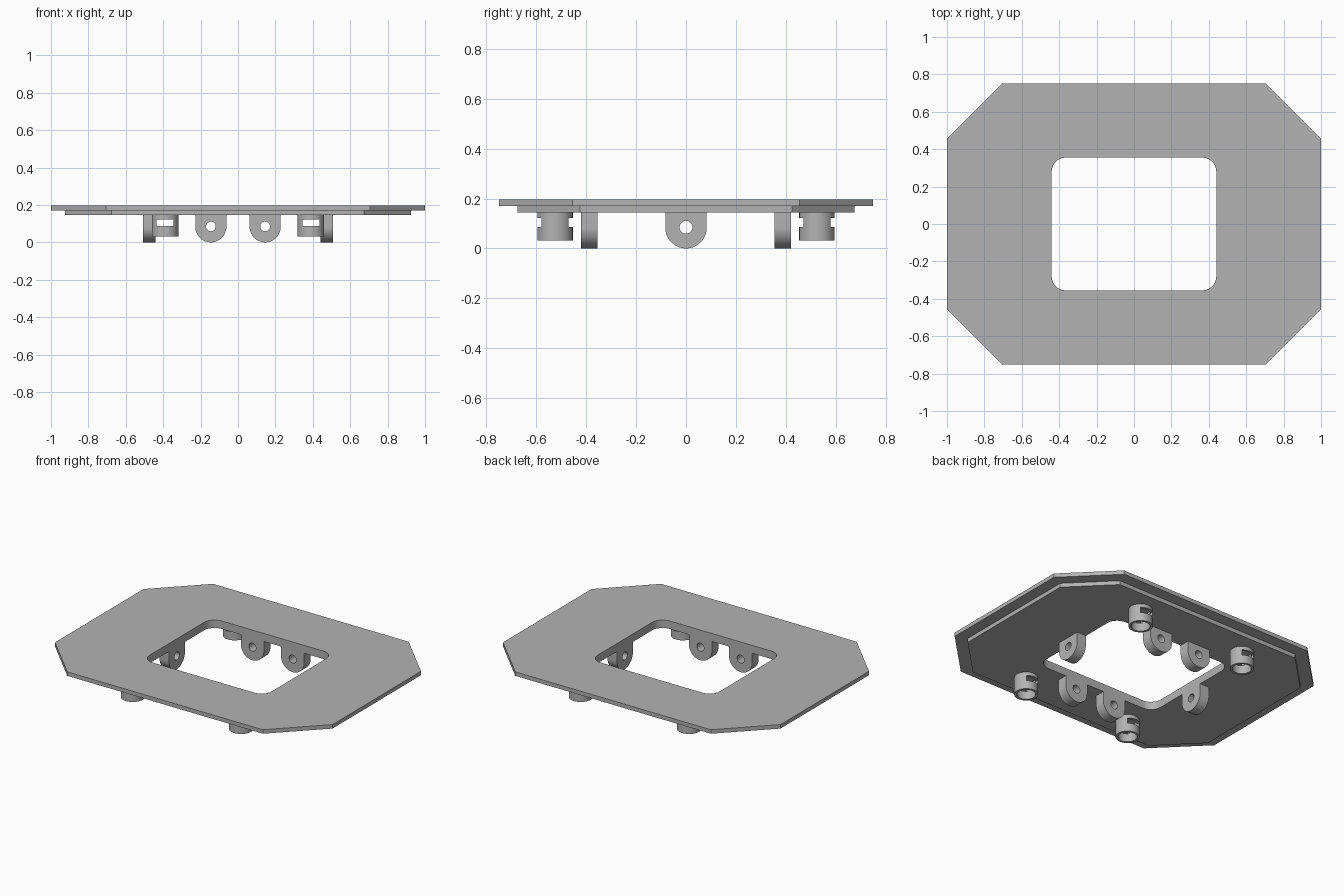
import bpy
import bmesh
from math import sin, cos, pi
from mathutils import Matrix

if "Cube" in bpy.data.objects:
    bpy.data.objects.remove(bpy.data.objects["Cube"])

grey = bpy.data.materials.new("plain grey")
grey.use_nodes = True
grey.diffuse_color = (0.45, 0.45, 0.45, 1)
grey.node_tree.nodes["Principled BSDF"].inputs["Base Color"].default_value = (0.45, 0.45, 0.45, 1)

TOP, STEP, UNDER = 0.197, 0.171, 0.145


def prism(name, outline, low, high, matrix=Matrix()):
    """Extrude a flat outline from low to high, then place it."""
    bm = bmesh.new()
    face = bm.faces.new([bm.verts.new((x, y, low)) for x, y in outline])
    new = bmesh.ops.extrude_face_region(bm, geom=[face])["geom"]
    bmesh.ops.translate(bm, vec=(0, 0, high - low),
                        verts=[v for v in new if isinstance(v, bmesh.types.BMVert)])
    bmesh.ops.transform(bm, matrix=matrix, verts=bm.verts)
    bmesh.ops.recalc_face_normals(bm, faces=bm.faces)
    mesh = bpy.data.meshes.new(name)
    bm.to_mesh(mesh)
    bm.free()
    mesh.materials.append(grey)
    obj = bpy.data.objects.new(name, mesh)
    bpy.context.collection.objects.link(obj)
    return obj


def cut(obj, *cutters):
    """Subtract each cutter, remove it, and smooth the round walls."""
    bpy.ops.object.select_all(action='DESELECT')
    bpy.context.view_layer.objects.active = obj
    obj.select_set(True)
    for cutter in cutters:
        cutter.hide_render = True
        mod = obj.modifiers.new("cut", 'BOOLEAN')
        mod.operation, mod.solver, mod.object = 'DIFFERENCE', 'EXACT', cutter
        bpy.ops.object.modifier_apply(modifier=mod.name)
        bpy.data.objects.remove(cutter)
    bpy.ops.object.shade_smooth_by_angle(angle=0.6)


def arc(cx, cy, r, start, end, n):
    return [(cx + r * cos(start + (end - start) * i / n),
             cy + r * sin(start + (end - start) * i / n)) for i in range(n + 1)]


def circle(cx, cy, r, n=40):
    return arc(cx, cy, r, 0, 2 * pi, n)[:-1]


def rectangle(w, h, cx=0, cy=0):
    return [(cx + sx * w, cy + sy * h) for sx, sy in ((-1, -1), (1, -1), (1, 1), (-1, 1))]


def octagon(w, h, cw, ch):
    """Chamfered rectangle: half sizes w, h; chamfers start at cw, ch."""
    return [(w, -ch), (w, ch), (cw, h), (-cw, h), (-w, ch), (-w, -ch), (-cw, -h), (cw, -h)]


def rounded(w, h, r):
    pts = []
    for q, (sx, sy) in enumerate(((1, 1), (-1, 1), (-1, -1), (1, -1))):
        pts += arc(sx * (w - r), sy * (h - r), r, q * pi / 2, (q + 1) * pi / 2, 10)
    return pts


# Flange and the smaller step below it, both with the rounded window
for name, shape, low, high in (
        ("top_flange", octagon(1, 0.75, 0.705, 0.455), STEP, TOP),
        ("lower_step", octagon(0.925, 0.675, 0.675, 0.425), UNDER, STEP)):
    plate = prism(name, shape, low, high)
    cut(plate, prism("window_cutter", rounded(0.44, 0.355, 0.075), 0, 1))


# Hinge lugs around the window: rounded tab with a pin hole
def lug(name, along, inner, turn):
    stand = Matrix.Rotation(turn, 4, 'Z') @ Matrix.Rotation(pi / 2, 4, 'X')
    r = 0.083
    tab = [(along + r, UNDER)] + [(along - r, UNDER)] + arc(along, r, r, pi, 2 * pi, 28)
    obj = prism(name, tab, inner, inner + 0.067, stand)
    cut(obj, prism("pin_cutter", circle(along, r + 0.002, 0.026), 0.2, 0.7, stand))


for side, turn in (("front", 0), ("back", pi)):
    for n, along in enumerate((-0.145, 0.145), 1):
        lug(f"{side}_lug_{n}", along, 0.355, turn)
lug("left_lug", 0, 0.44, pi / 2)
lug("right_lug", 0, 0.44, -pi / 2)

# Corner sockets: tubes with a slot passing front to back
for sx, side in ((1, "left"), (-1, "right")):
    for sy, end in ((-1, "front"), (1, "back")):
        x, y = sx * 0.39, sy * 0.525
        socket = prism(f"{end}_{side}_socket", circle(x, y, 0.071), 0.032, UNDER)
        cut(socket,
            prism("bore_cutter", circle(x, y, 0.056), 0, 0.2),
            prism("slot_cutter", rectangle(0.045, 0.1, x, y), 0.086, 0.122))
